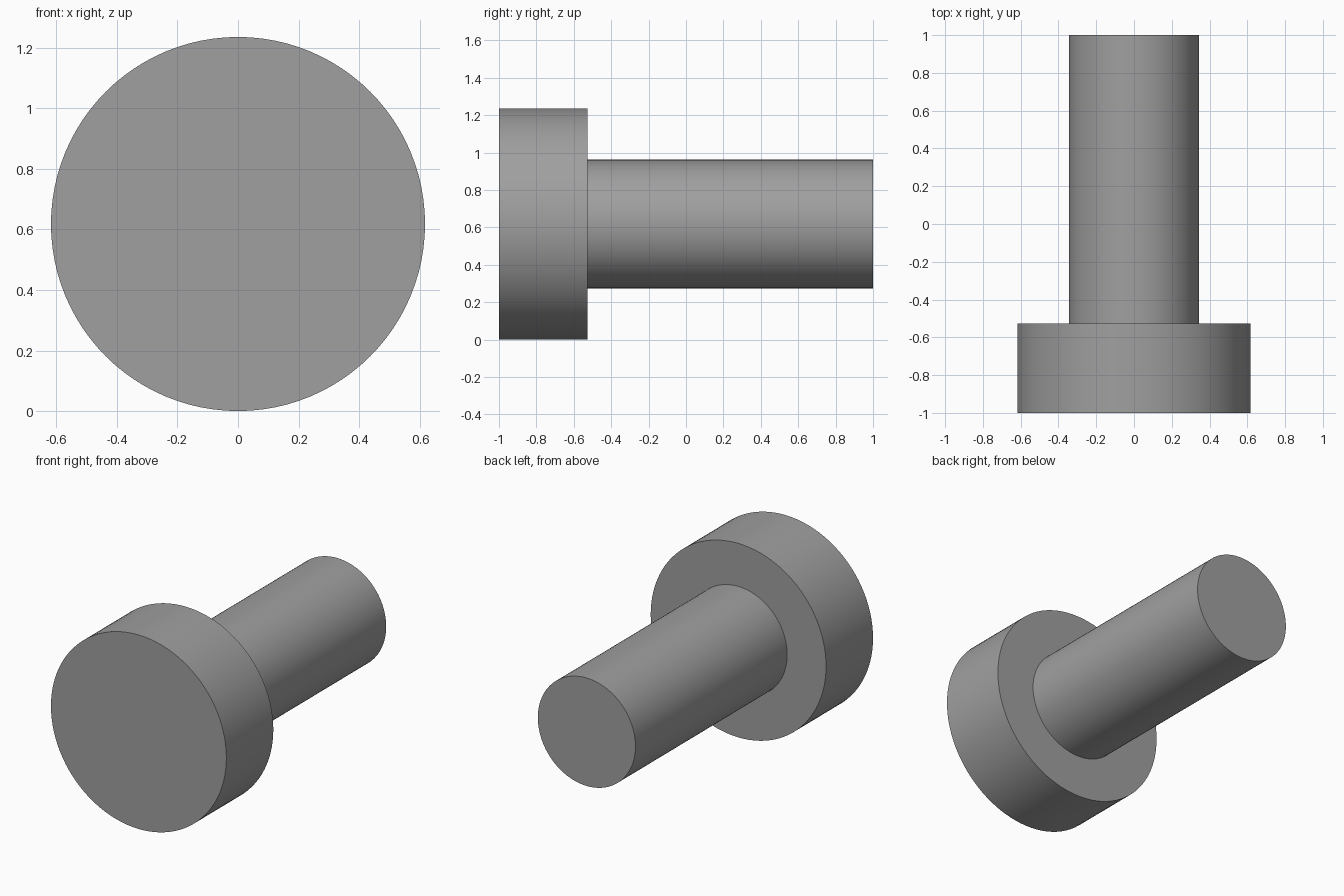
import bpy
import bmesh
import math
from mathutils import Matrix, Vector

if "Cube" in bpy.data.objects:
    bpy.data.objects.remove(bpy.data.objects["Cube"])

SEGMENTS = 96
CENTRE_Z = 0.618
# Half outline as (radius, y): head first, then the shoulder and the shaft
PROFILE = [(0.0, -1.0), (0.618, -1.0), (0.618, -0.527),
           (0.344, -0.527), (0.344, 1.0), (0.0, 1.0)]

grey = bpy.data.materials.new("steel_grey")
grey.diffuse_color = (0.35, 0.35, 0.35, 1.0)
grey.use_nodes = True
grey.node_tree.nodes["Principled BSDF"].inputs["Base Color"].default_value = grey.diffuse_color

# Pin with a round flat head, turned about the y axis
bm = bmesh.new()
verts = [bm.verts.new((r, y, 0.0)) for r, y in PROFILE]
edges = [bm.edges.new(pair) for pair in zip(verts, verts[1:])]
bmesh.ops.spin(bm, geom=verts + edges, cent=(0, 0, 0), axis=(0, 1, 0),
               angle=math.tau, steps=SEGMENTS, use_merge=True)
bmesh.ops.remove_doubles(bm, verts=bm.verts, dist=1e-4)
bmesh.ops.recalc_face_normals(bm, faces=bm.faces)
bmesh.ops.translate(bm, verts=bm.verts, vec=(0, 0, CENTRE_Z))

mesh = bpy.data.meshes.new("headed_pin")
bm.to_mesh(mesh)
bm.free()
mesh.materials.append(grey)
pin = bpy.data.objects.new("headed_pin", mesh)
bpy.context.collection.objects.link(pin)

# Smooth round sides with crisp rims
bpy.context.view_layer.objects.active = pin
pin.select_set(True)
bpy.ops.object.shade_smooth_by_angle(angle=math.radians(30))
